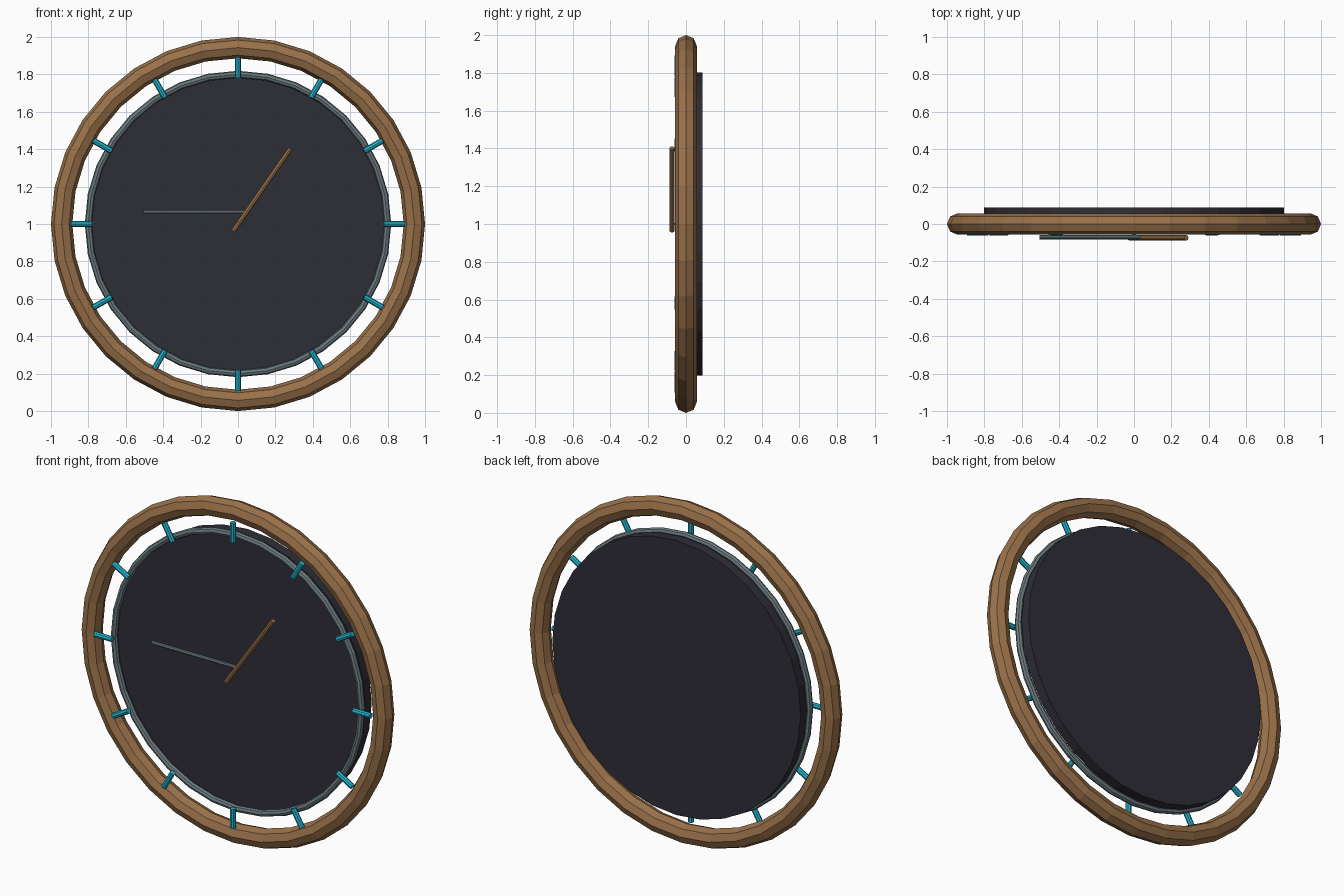
import bpy
import math
from mathutils import Vector

cube = bpy.data.objects.get("Cube")
if cube:
    bpy.data.objects.remove(cube, do_unlink=True)

CENTRE = Vector((0, 0, 1))
SEGMENTS = 32


def make_material(name, rgb):
    mat = bpy.data.materials.new(name)
    mat.use_nodes = True
    mat.diffuse_color = (*rgb, 1)
    mat.node_tree.nodes["Principled BSDF"].inputs["Base Color"].default_value = (*rgb, 1)
    return mat


wood = make_material("warm_wood", (0.32, 0.165, 0.068))
dark = make_material("dark_slate", (0.027, 0.027, 0.037))
steel = make_material("grey_steel", (0.15, 0.2, 0.215))
teal = make_material("bright_teal", (0.016, 0.46, 0.62))


def finish(name, mat):
    obj = bpy.context.object
    obj.name = obj.data.name = name
    obj.data.materials.append(mat)
    return obj


def ring(name, major, minor, sides, mat):
    bpy.ops.mesh.primitive_torus_add(
        major_radius=major, minor_radius=minor, major_segments=SEGMENTS,
        minor_segments=sides, location=CENTRE, rotation=(math.pi / 2, 0, 0))
    return finish(name, mat)


def rod(name, start, end, radius, sides, mat):
    start, end = Vector(start), Vector(end)
    axis = end - start
    bpy.ops.mesh.primitive_cylinder_add(
        vertices=sides, radius=radius, depth=axis.length,
        location=(start + end) / 2,
        rotation=axis.to_track_quat('Z', 'Y').to_euler())
    return finish(name, mat)


# Outer frame and thin inner rim
ring("outer_frame", 0.943, 0.057, 8, wood)
ring("inner_rim", 0.8, 0.019, 8, steel)

# Dial plate behind the rim
rod("dial_plate", (0, 0.03, 1), (0, 0.088, 1), 0.803, SEGMENTS, dark)

# Hour markers bridging rim and frame
for i in range(12):
    angle = i * math.tau / 12
    out = Vector((math.sin(angle), 0, math.cos(angle)))
    base = CENTRE + Vector((0, -0.046, 0))
    rod(f"hour_marker_{i + 1}", base + out * 0.78, base + out * 0.893, 0.016, 8, teal)

# Hands
rod("long_hand", (-0.025, -0.074, 0.963), (0.28, -0.074, 1.403), 0.014, 8, wood)
rod("side_hand", (-0.505, -0.071, 1.065), (0.035, -0.071, 1.065), 0.011, 8, steel)
